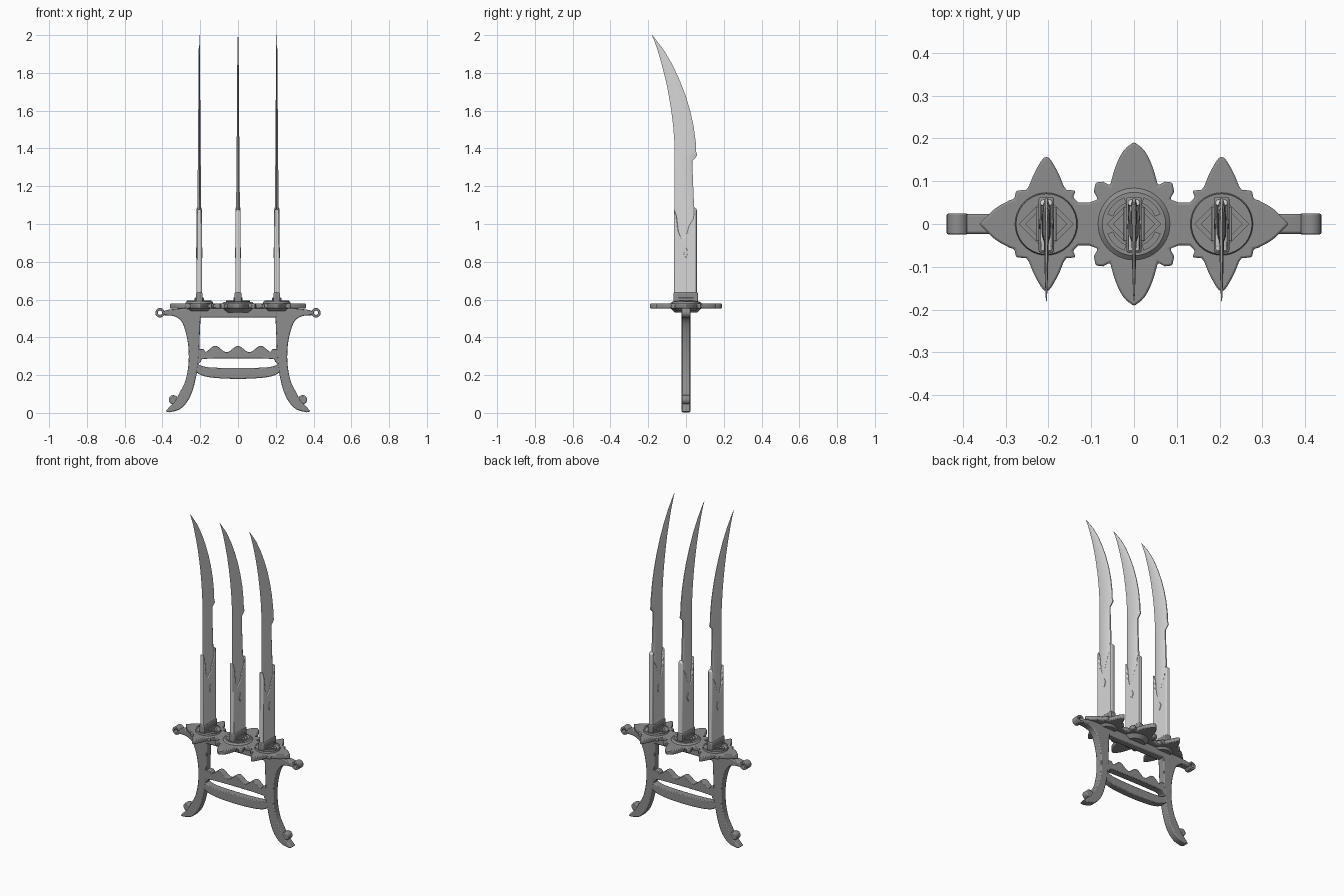
import bpy, bmesh, math
from mathutils import Vector, Matrix

cube = bpy.data.objects.get("Cube")
if cube:
    bpy.data.objects.remove(cube, do_unlink=True)


def material(name, v):
    m = bpy.data.materials.new(name)
    m.use_nodes = True
    m.diffuse_color = (v, v, v, 1)
    bsdf = m.node_tree.nodes["Principled BSDF"]
    bsdf.inputs["Base Color"].default_value = (v, v, v, 1)
    bsdf.inputs["Roughness"].default_value = 0.6
    return m


STEEL = material("pale_steel", 0.68)
IRON = material("dark_iron", 0.27)


def finish(name, bm, mat, bevel=0.0, segments=2):
    bmesh.ops.recalc_face_normals(bm, faces=bm.faces)
    mesh = bpy.data.meshes.new(name)
    bm.to_mesh(mesh)
    bm.free()
    mesh.materials.append(mat)
    ob = bpy.data.objects.new(name, mesh)
    bpy.context.collection.objects.link(ob)
    if bevel:
        mod = ob.modifiers.new("Bevel", 'BEVEL')
        mod.width, mod.segments = bevel, segments
        mod.limit_method, mod.angle_limit = 'ANGLE', math.radians(50)
    bpy.ops.object.select_all(action='DESELECT')
    ob.select_set(True)
    bpy.context.view_layer.objects.active = ob
    bpy.ops.object.shade_smooth_by_angle(angle=math.radians(35))
    return ob


def smooth(pts, n=4):
    """Open Catmull-Rom curve through the points."""
    p = [Vector(q) for q in pts]
    p = [2 * p[0] - p[1]] + p + [2 * p[-1] - p[-2]]
    out = []
    for a, b, c, d in zip(p, p[1:], p[2:], p[3:]):
        for i in range(n):
            t = i / n
            out.append(0.5 * (2 * b + (c - a) * t + (2 * a - 5 * b + 4 * c - d) * t * t
                              + (3 * b - a - 3 * c + d) * t ** 3))
    return out + [p[-2]]


PLACE = {'X': lambda a, b, h: (h, a, b),
         'Y': lambda a, b, h: (a, h, b),
         'Z': lambda a, b, h: (a, b, h)}


def prism(name, pts, axis, lo, hi, mat, bevel=0.0, x=0.0):
    bm = bmesh.new()
    rings = [[bm.verts.new(Vector(PLACE[axis](p[0], p[1], h)) + Vector((x, 0, 0)))
              for p in pts] for h in (lo, hi)]
    n = len(pts)
    for r in rings:
        bm.faces.new(r)
    for i in range(n):
        j = (i + 1) % n
        bm.faces.new((rings[0][i], rings[0][j], rings[1][j], rings[1][i]))
    return finish(name, bm, mat, bevel)


def disc(name, x, r1, r2, z0, z1, sides=40):
    bm = bmesh.new()
    bmesh.ops.create_cone(bm, cap_ends=True, segments=sides, radius1=r1, radius2=r2,
                          depth=z1 - z0, matrix=Matrix.Translation((x, 0, (z0 + z1) / 2)))
    return finish(name, bm, IRON, 0.002)


def band(name, axis, centre, r_in, r_out, lo, hi, a0=0.0, a1=360.0, sides=24, bevel=0.0, mat=IRON):
    """Flat ring or arc with a rectangular section."""
    closed = a1 - a0 >= 360
    count = sides if closed else sides + 1
    bm = bmesh.new()
    rows = []
    for i in range(count):
        a = math.radians(a0 + (a1 - a0) * i / sides)
        rows.append([bm.verts.new(PLACE[axis](centre[0] + r * math.cos(a),
                                              centre[1] + r * math.sin(a), h))
                     for r, h in ((r_in, lo), (r_out, lo), (r_out, hi), (r_in, hi))])
    for i in range(sides):
        p, q = rows[i], rows[(i + 1) % count]
        for k in range(4):
            bm.faces.new((p[k], p[(k + 1) % 4], q[(k + 1) % 4], q[k]))
    if not closed:
        bm.faces.new(rows[0])
        bm.faces.new(rows[-1])
    return finish(name, bm, mat, bevel)


def box(name, x, y, z, size, mat, bevel):
    bm = bmesh.new()
    bmesh.ops.create_cube(bm, size=1, matrix=Matrix.Translation((x, y, z))
                          @ Matrix.Diagonal((*size, 1)))
    return finish(name, bm, mat, bevel)


# Blade sections: height, front edge, back edge, thickness
SECTIONS = [(0.6, -.06, .053, .022), (1.075, -.06, .055, .02), (1.09, -.06, .043, .02),
            (1.25, -.06, .036, .017), (1.335, -.06, .034, .015), (1.362, -.06, .06, .015),
            (1.385, -.06, .053, .015), (1.43, -.061, .052, .014), (1.52, -.068, .04, .012),
            (1.6, -.078, .022, .011), (1.68, -.091, -.002, .01), (1.76, -.107, -.033, .009),
            (1.84, -.127, -.07, .008), (1.92, -.15, -.117, .006), (1.97, -.168, -.155, .004),
            (2.0, -.181, -.179, .002)]


def blade(name, x):
    bm = bmesh.new()
    rows = []
    for z, y0, y1, t in SECTIONS:
        w, h = y1 - y0, t / 2
        ring = [(0, y0), (h, y0 + w * .3), (h, y1 - w * .12), (h * .4, y1),
                (-h * .4, y1), (-h, y1 - w * .12), (-h, y0 + w * .3)]
        rows.append([bm.verts.new((x + a, b, z)) for a, b in ring])
    for p, q in zip(rows, rows[1:]):
        for k in range(7):
            bm.faces.new((p[k], p[(k + 1) % 7], q[(k + 1) % 7], q[k]))
    bm.faces.new(rows[0])
    bm.faces.new(rows[-1])
    return finish(name, bm, STEEL)


# Three blades with broken-edged sleeves, collars and round bosses
SLEEVE = [(-.063, .6), (.057, .6), (.057, 1.08), (.043, 1.09), (.04, 1.03), (.015, .99),
          (.005, .95), (-.025, .92), (-.04, .96), (-.05, 1.04), (-.063, 1.08)]
for side, x in (("right", -.205), ("middle", 0), ("left", .205)):
    blade(side + "_blade", x)
    prism(side + "_blade_sleeve", SLEEVE, 'X', -.014, .014, STEEL, 0.005, x)
    prism(side + "_blade_emblem", [(-.012, .84), (0, .82), (.012, .85), (0, .875)],
          'X', -.017, .017, STEEL, 0.001, x)
    box(side + "_collar", x, -.002, .612, (.036, .13, .05), IRON, .005)
    for s in (-1, 1):
        box(side + "_collar_rib", x + s * .02, 0, .598, (.008, .08, .025), IRON, .002)
    band(side + "_diamond", 'Z', (x, 0), .048, .064, .585, .594, sides=4)
    if x:
        disc(side + "_boss", x, .075, .071, .572, .588)
        band(side + "_boss_rim", 'Z', (x, 0), .064, .071, .584, .591, sides=40)
        disc(side + "_under_boss", x, .05, .065, .54, .556)
    else:
        disc("middle_boss", x, .092, .074, .572, .588)
        disc("middle_under_boss", x, .06, .085, .532, .556)
        for a in range(4):
            band("middle_boss_arc", 'Z', (0, 0), .052, .066, .585, .592,
                 a * 90 + 20, a * 90 + 70, 8)

# Petal-shaped guard, one quarter mirrored twice
quarter = (smooth([(0, .192), (.024, .172), (.043, .135), (.056, .09)])
           + [(.072, .099), (.09, .097), (.094, .075), (.084, .058), (.105, .05), (.13, .05),
              (.143, .062), (.136, .078), (.158, .08)]
           + smooth([(.164, .088), (.18, .125), (.205, .158), (.23, .125), (.246, .088)])
           + [(.252, .08), (.276, .078), (.28, .058)]
           + smooth([(.29, .056), (.325, .036), (.362, 0)]))
quarter = [(p[0], p[1]) for p in quarter]
half = quarter + [(x, -y) for x, y in reversed(quarter[:-1])]
outline = half + [(-x, y) for x, y in reversed(half[1:-1])]
prism("guard", outline, 'Z', .553, .579, IRON, .005)

# Handle frame
box("top_beam", 0, 0, .53, (.44, .046, .05), IRON, .006)

outer = smooth([(.395, .517), (.34, .512), (.3, .485), (.275, .42), (.262, .34), (.263, .25),
                (.28, .165), (.31, .105), (.335, .06), (.36, .035), (.384, .008)])
inner = smooth([(.365, .003), (.31, .018), (.268, .06), (.24, .12), (.22, .2), (.208, .28),
                (.203, .4), (.198, .51)])
leg = [(p[0], p[1]) for p in outer + inner] + [(.198, .55), (.3, .553), (.36, .548), (.395, .54)]
for side, s in (("right", -1), ("left", 1)):
    prism(side + "_leg", [(s * a, b) for a, b in leg], 'Y', -.023, .023, IRON, .007)
    band(side + "_end_ring", 'Y', (s * .413, .53), .011, .025, -.024, .024, bevel=.003)
    curl = [(s * (.342 + .024 * math.cos(i * math.pi / 10)),
             .07 + .024 * math.sin(i * math.pi / 10)) for i in range(20)]
    prism(side + "_foot_curl", curl, 'Y', -.021, .021, IRON, .005)

# Finger grip with three bumps, and the curved lower bar
wave = []
for i in range(41):
    x = .215 - .43 * i / 40
    wave.append((x, .338 + .017 * math.cos(2 * math.pi * x / .12)
                 if abs(x) < .18 else .338))
under = smooth([(-.215, .255), (-.195, .272), (-.16, .287), (.16, .287), (.195, .272), (.215, .255)])
prism("finger_grip", wave + [(p[0], p[1]) for p in under], 'Y', -.022, .022, IRON, .007)
upper = smooth([(.225, .268), (.2, .252), (.15, .241), (0, .237), (-.15, .241), (-.2, .252), (-.225, .268)])
lower = smooth([(-.235, .225), (-.19, .198), (-.12, .185), (0, .18), (.12, .185), (.19, .198), (.235, .225)])
prism("lower_bar", [(p[0], p[1]) for p in upper + lower], 'Y', -.022, .022, IRON, .007)
